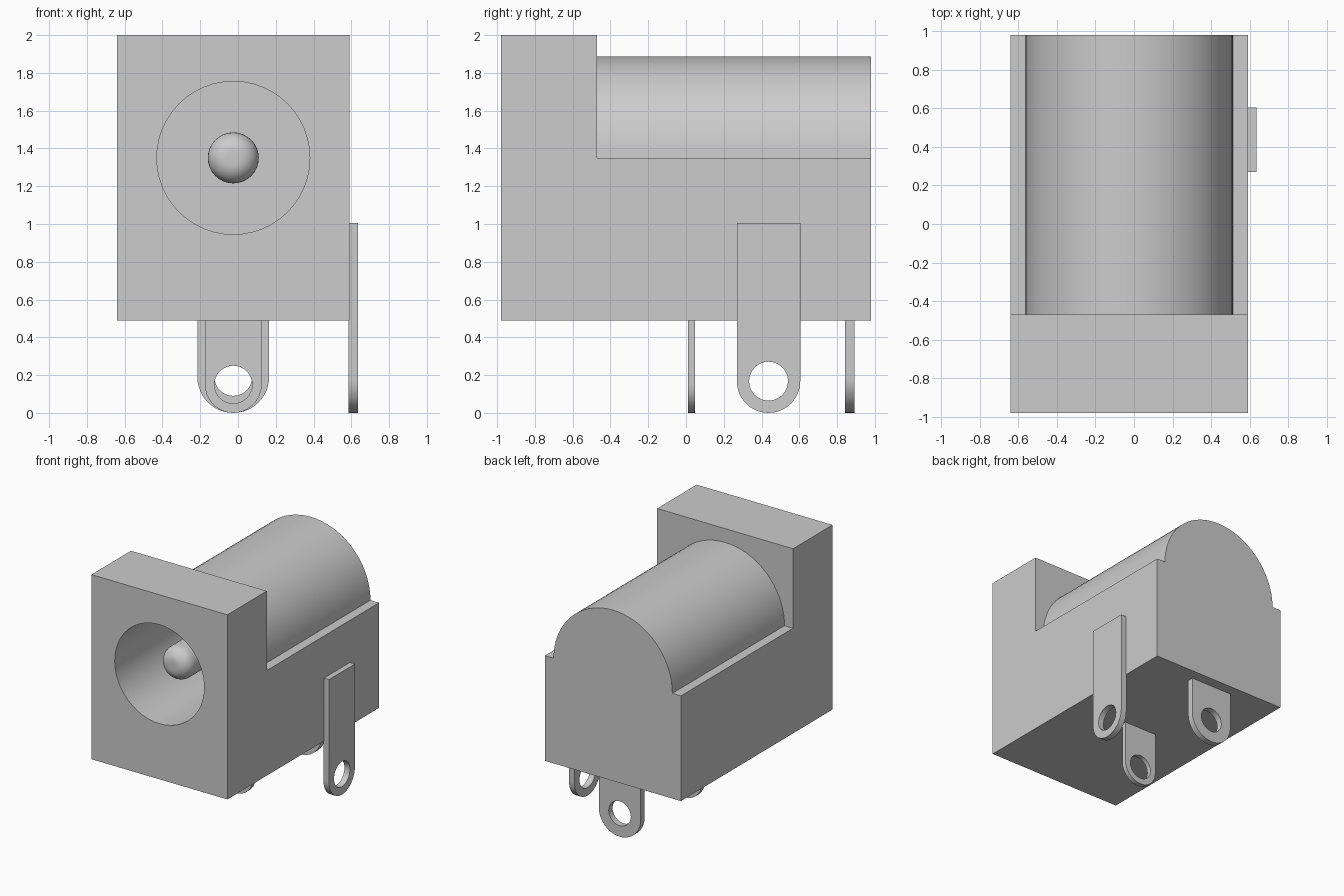
import bpy, bmesh
from math import pi, sin, cos, radians
from mathutils import Matrix

cube = bpy.data.objects.get("Cube")
if cube:
    bpy.data.objects.remove(cube, do_unlink=True)

CX, AXIS_Z = -0.025, 1.35      # barrel axis
FRONT, BACK = -0.98, 0.98

grey = bpy.data.materials.new("light_grey")
grey.use_nodes = True
colour = (0.604, 0.604, 0.604, 1)
grey.diffuse_color = colour
grey.node_tree.nodes["Principled BSDF"].inputs["Base Color"].default_value = colour


def finish(name, bm):
    bmesh.ops.recalc_face_normals(bm, faces=bm.faces)
    mesh = bpy.data.meshes.new(name)
    bm.to_mesh(mesh)
    bm.free()
    mesh.materials.append(grey)
    obj = bpy.data.objects.new(name, mesh)
    bpy.context.collection.objects.link(obj)
    return obj


def arc(cx, cz, r, start, end, n):
    return [(cx + r * cos(start + (end - start) * i / n),
             cz + r * sin(start + (end - start) * i / n)) for i in range(n + 1)]


def prism(name, outline, lo, hi, along="y"):
    """Extrude an outline of (across, up) points from lo to hi."""
    bm = bmesh.new()
    place = (lambda u, v: (u, lo, v)) if along == "y" else (lambda u, v: (lo, u, v))
    face = bm.faces.new([bm.verts.new(place(u, v)) for u, v in outline])
    moved = bmesh.ops.extrude_face_region(bm, geom=[face])["geom"]
    step = (0, hi - lo, 0) if along == "y" else (hi - lo, 0, 0)
    bmesh.ops.translate(bm, vec=step,
                        verts=[g for g in moved if isinstance(g, bmesh.types.BMVert)])
    return finish(name, bm)


def select(obj):
    bpy.ops.object.select_all(action="DESELECT")
    obj.select_set(True)
    bpy.context.view_layer.objects.active = obj


def cut(obj, cutter):
    cutter.hide_render = True
    mod = obj.modifiers.new("cut", "BOOLEAN")
    mod.operation, mod.solver, mod.object = "DIFFERENCE", "EXACT", cutter
    select(obj)
    bpy.ops.object.modifier_apply(modifier=mod.name)
    bpy.data.objects.remove(cutter, do_unlink=True)


def smooth(obj):
    select(obj)
    bpy.ops.object.shade_smooth_by_angle(angle=radians(30))


def circle(cx, cz, r, n=48):
    return arc(cx, cz, r, 0, 2 * pi, n)[:-1]


# Housing: a block with the rear shoulders carved away around the barrel
housing = prism("housing", [(-0.64, 0.49), (0.59, 0.49), (0.59, 2), (-0.64, 2)], FRONT, BACK)
shoulders = [(-1, AXIS_Z)] + arc(CX, AXIS_Z, 0.5375, pi, 0, 36) + [(1, AXIS_Z), (1, 2.2), (-1, 2.2)]
cut(housing, prism("shoulder_cutter", shoulders, -0.47, 1.2))

# Plug socket bored into the front
SOCKET_END = 0.4
cut(housing, prism("socket_cutter", circle(CX, AXIS_Z, 0.405), FRONT - 0.2, SOCKET_END))
smooth(housing)

# Centre pin with a rounded tip, turned around the barrel axis
TIP, PIN_R, ROUND = -0.81, 0.135, 0.1
profile = [(0, TIP)] + arc(PIN_R - ROUND, TIP + ROUND, ROUND, -pi / 2, 0, 8) + [(PIN_R, SOCKET_END + 0.02)]
bm = bmesh.new()
points = [bm.verts.new((r, y, 0)) for r, y in profile]
edges = [bm.edges.new(pair) for pair in zip(points, points[1:])]
bmesh.ops.spin(bm, geom=points + edges, cent=(0, 0, 0), axis=(0, 1, 0),
               angle=2 * pi, steps=32, use_merge=True)
bmesh.ops.remove_doubles(bm, verts=bm.verts, dist=0.0001)
bmesh.ops.transform(bm, matrix=Matrix.Translation((CX, 0, AXIS_Z)), verts=bm.verts)
smooth(finish("centre_pin", bm))


# Solder tabs: round-ended strips with an eyelet
def solder_tab(name, centre, r, hole_r, top, lo, hi, along="y"):
    outline = [(centre - r, top)] + arc(centre, r, r, pi, 2 * pi, 24) + [(centre + r, top)]
    tab = prism(name, outline, lo, hi, along)
    cut(tab, prism("eyelet_cutter", circle(centre, r, hole_r, 32), lo - 0.1, hi + 0.1, along))
    smooth(tab)


solder_tab("middle_tab", CX, 0.15, 0.1, 0.52, 0.01, 0.047)
solder_tab("rear_tab", CX, 0.19, 0.1, 0.52, 0.842, 0.892)
solder_tab("side_tab", 0.437, 0.168, 0.103, 1.005, 0.585, 0.635, "x")
